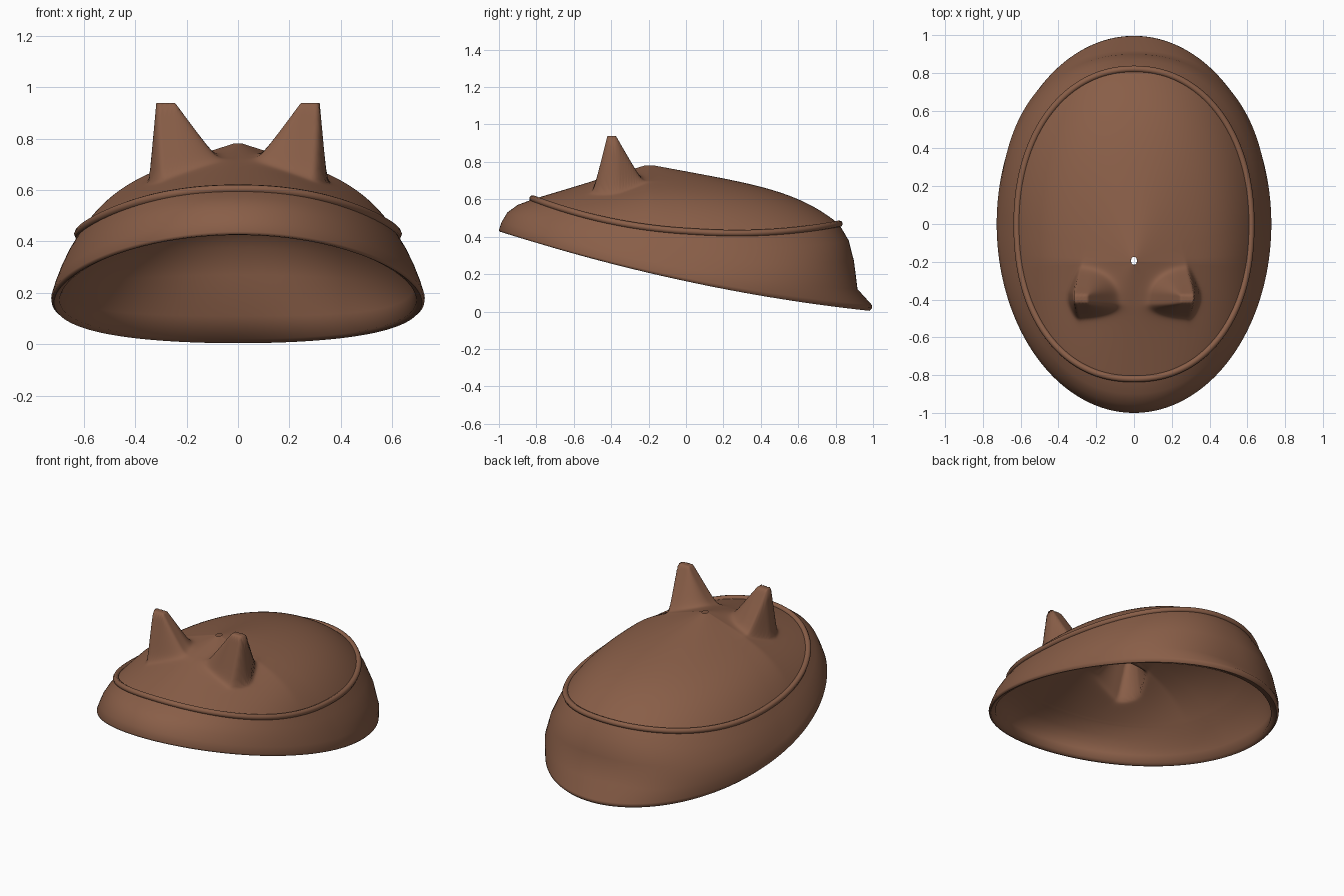
import bpy, bmesh, math
from mathutils import Vector

if "Cube" in bpy.data.objects:
    bpy.data.objects.remove(bpy.data.objects["Cube"])

SEGMENTS = 224
CROWN_RINGS = 84
CENTRE = Vector((0, -0.2, 0.785))

brown = bpy.data.materials.new("brown_felt")
brown.use_nodes = True
COLOUR = (0.25, 0.112, 0.064, 1)
brown.diffuse_color = COLOUR
brown.node_tree.nodes["Principled BSDF"].inputs["Base Color"].default_value = COLOUR
brown.node_tree.nodes["Principled BSDF"].inputs["Roughness"].default_value = 0.8


def oval(half_width, front, back, z_front, z_side, z_back, back_power=2.0, front_power=2.0):
    """Closed ring whose depth, squareness and height differ front to back."""
    ring = []
    for i in range(SEGMENTS):
        angle = 2 * math.pi * i / SEGMENTS
        c, s = math.cos(angle), math.sin(angle)
        e = 2 / (back_power if s > 0 else front_power)
        x = half_width * math.copysign(abs(c) ** e, c)
        y = (back if s > 0 else front) * math.copysign(abs(s) ** e, s)
        z = z_side + (z_back - z_front) / 2 * s + ((z_back + z_front) / 2 - z_side) * s * s
        ring.append(Vector((x, y, z)))
    return ring


def finish(obj):
    obj.data.materials.append(brown)
    bpy.ops.object.select_all(action='DESELECT')
    obj.select_set(True)
    bpy.context.view_layer.objects.active = obj
    bpy.ops.object.shade_smooth()


def loft(name, rings):
    """Skin a list of rings, ordered from the top outwards and down."""
    bm = bmesh.new()
    loops = [[bm.verts.new(p) for p in ring] for ring in rings]
    for upper, lower in zip(loops, loops[1:]):
        for i in range(SEGMENTS):
            j = (i + 1) % SEGMENTS
            bm.faces.new((upper[i], lower[i], lower[j], upper[j]))
    mesh = bpy.data.meshes.new(name)
    bm.to_mesh(mesh)
    bm.free()
    obj = bpy.data.objects.new(name, mesh)
    bpy.context.collection.objects.link(obj)
    finish(obj)


def ear_height(x, y):
    """Hollow pointed ear: steep outside and front, sloping in and back."""
    x = abs(x)
    outer_edge = 0.318 - 0.3 * max(0, abs(y + 0.385) - 0.02)
    inner = max(0, 0.245 - x) * 1.36
    outer = max(0, x - outer_edge) * 11
    front = max(0, -0.42 - y) * 4
    back = max(0, y + 0.375) * 1.75
    return 0.938 - math.hypot(inner, outer, front, back)


def smooth_max(a, b, blend=0.04):
    return (a + b + math.sqrt((a - b) ** 2 + blend ** 2)) / 2


def crown(edge_ring, drop):
    """Rings from the small top hole out to the seam, lowered by drop."""
    rings = []
    for k in range(CROWN_RINGS + 1):
        t = 0.026 + (1 - 0.026) * k / CROWN_RINGS
        ring = []
        for edge in edge_ring:
            p = CENTRE.lerp(edge, t)
            top = CENTRE.z - drop
            # Straight slope towards the front, domed shoulder elsewhere
            forward = min(1, max(0, (CENTRE.y - edge.y) / 0.62))
            bulge = 0.42 * (1 - forward)
            base = top + (edge.z - top) * ((1 - bulge) * t + bulge * t ** 5)
            p.z = smooth_max(base, ear_height(p.x, p.y) - drop) if t < 0.97 else base
            ring.append(p)
        rings.append(ring)
    return rings


# Crown with both ears
seam = oval(0.62, 0.82, 0.82, 0.60, 0.425, 0.465, 2.12, 2.2)
loft("crown_with_ears", crown(seam, 0))

# Side band, with a back lip that flares only near the middle
rim = oval(0.716, 0.985, 0.98, 0.425, 0.162, 0.004)
band_levels = [
    (0.658, 0.90, 0.87, 0.57, 0.36, 0.38, 2.2, 2.1),
    (0.688, 0.955, 0.898, 0.53, 0.295, 0.27, 2.3, 2.05),
    (0.712, 0.985, 0.917, 0.48, 0.23, 0.12, 2.35),
    (0.727, 1.0, 0.994, 0.438, 0.18, 0.035),
    (0.725, 0.998, 0.996, 0.428, 0.168, 0.018),
]
loft("side_band", [seam] + [oval(*level) for level in band_levels] + [rim])

# Lining, from the rolled rim up to the underside of the crown
lining_levels = [
    (0.694, 0.955, 0.935, 0.43, 0.172, 0.02),
    (0.683, 0.948, 0.888, 0.475, 0.225, 0.11, 2.3),
    (0.659, 0.92, 0.87, 0.515, 0.285, 0.27, 2.3, 2.05),
    (0.63, 0.867, 0.842, 0.55, 0.345, 0.375, 2.2, 2.1),
]
inner_seam = oval(0.59, 0.785, 0.79, 0.577, 0.403, 0.44, 2.12, 2.2)
loft("lining", [rim] + [oval(*level) for level in lining_levels]
     + crown(inner_seam, 0.025)[::-1])

# Piping along the seam
curve = bpy.data.curves.new("seam_piping", 'CURVE')
curve.dimensions = '3D'
curve.bevel_depth = 0.018
curve.bevel_resolution = 2
spline = curve.splines.new('POLY')
spline.points.add(SEGMENTS - 1)
for point, p in zip(spline.points, seam):
    point.co = (p.x, p.y, p.z + 0.004, 1)
spline.use_cyclic_u = True
piping = bpy.data.objects.new("seam_piping", curve)
bpy.context.collection.objects.link(piping)
bpy.ops.object.select_all(action='DESELECT')
piping.select_set(True)
bpy.context.view_layer.objects.active = piping
bpy.ops.object.convert(target='MESH')
finish(bpy.context.view_layer.objects.active)
